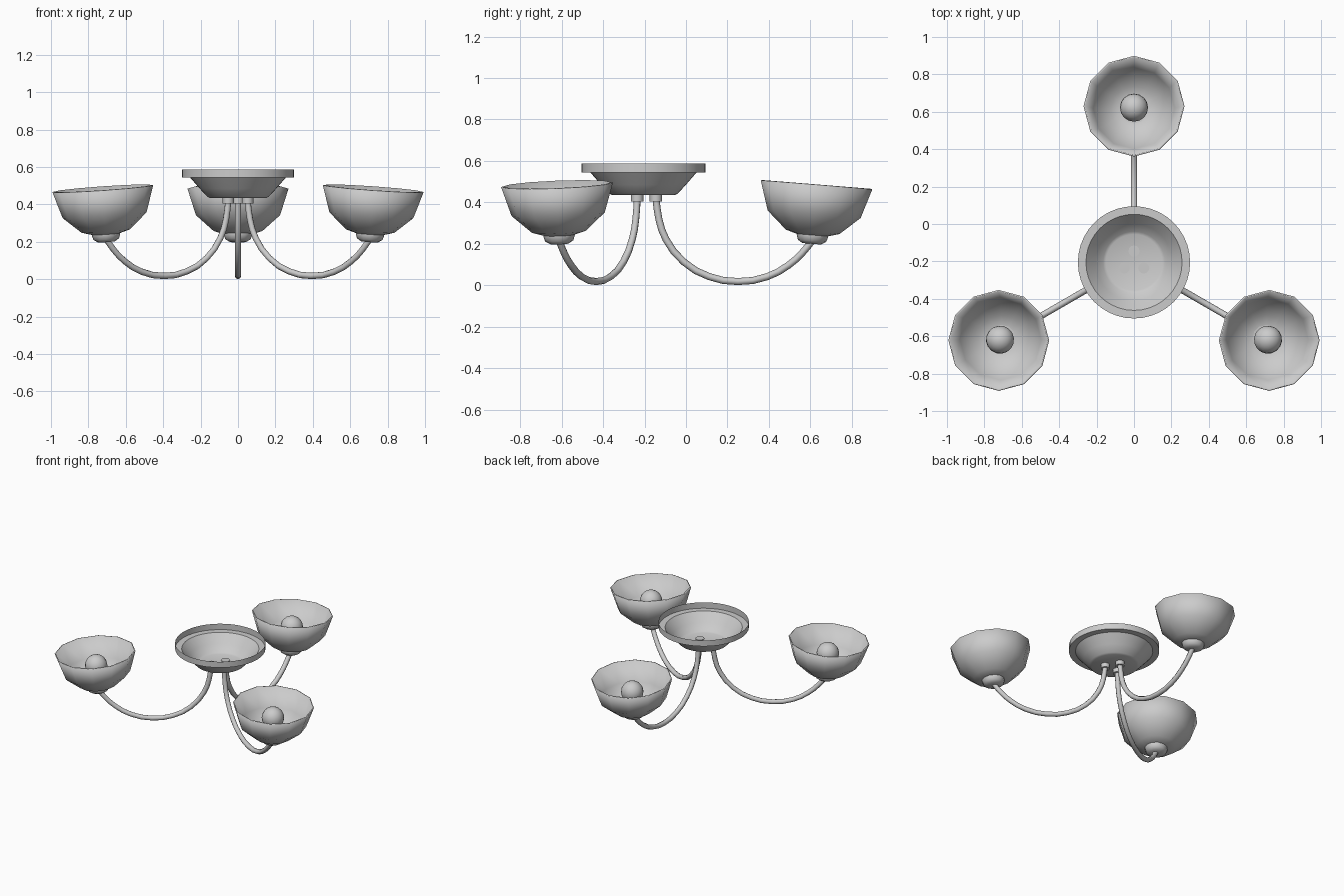
import bpy, bmesh, math
from mathutils import Matrix, Vector

if "Cube" in bpy.data.objects:
    bpy.data.objects.remove(bpy.data.objects["Cube"])

CENTRE = Matrix.Translation((0, -0.205, 0))


def finish(obj, angle=40):
    bpy.ops.object.select_all(action='DESELECT')
    obj.select_set(True)
    bpy.context.view_layer.objects.active = obj
    bpy.ops.object.shade_smooth_by_angle(angle=math.radians(angle))


def lathe(name, profile, sides, matrix, thickness=0.0, angle=40):
    """Spin (radius, height) points around local z."""
    bm = bmesh.new()
    rings = []
    for r, z in profile:
        if r == 0:
            rings.append([bm.verts.new((0, 0, z))] * sides)
        else:
            rings.append([bm.verts.new((r * math.cos(2 * math.pi * i / sides),
                                        r * math.sin(2 * math.pi * i / sides), z))
                          for i in range(sides)])
    for a, b in zip(rings, rings[1:]):
        for i in range(sides):
            j = (i + 1) % sides
            corners = list(dict.fromkeys((a[i], a[j], b[j], b[i])))
            bm.faces.new(corners)
    mesh = bpy.data.meshes.new(name)
    bm.to_mesh(mesh)
    bm.free()
    obj = bpy.data.objects.new(name, mesh)
    bpy.context.collection.objects.link(obj)
    obj.matrix_world = matrix
    if thickness:
        mod = obj.modifiers.new("thickness", 'SOLIDIFY')
        mod.thickness = thickness
        mod.offset = -1
    finish(obj, angle)
    return obj


def tube(name, points, radius, matrix):
    """Round tube along a smooth path in the local xz plane."""
    curve = bpy.data.curves.new(name + "_path", 'CURVE')
    curve.dimensions = '3D'
    curve.bevel_depth = radius
    curve.bevel_resolution = 2
    curve.resolution_u = 2
    curve.use_fill_caps = True
    spline = curve.splines.new('BEZIER')
    spline.bezier_points.add(len(points) - 1)
    for bp, (x, z) in zip(spline.bezier_points, points):
        bp.co = Vector((x, 0, z))
        bp.handle_left_type = bp.handle_right_type = 'AUTO'
    path = bpy.data.objects.new(name + "_path", curve)
    bpy.context.collection.objects.link(path)
    bpy.context.view_layer.update()
    mesh = bpy.data.meshes.new_from_object(
        path.evaluated_get(bpy.context.evaluated_depsgraph_get()))
    bpy.data.objects.remove(path)
    obj = bpy.data.objects.new(name, mesh)
    bpy.context.collection.objects.link(obj)
    obj.matrix_world = matrix
    finish(obj, 60)


# Ceiling canopy: open dish with a ledge and upright rim
lathe("canopy", [(0, 0.435), (0.15, 0.435), (0.165, 0.442), (0.205, 0.485),
                 (0.257, 0.545), (0.30, 0.545), (0.30, 0.588)], 40, CENTRE)

ARM = [(0.06, 0.42), (0.074, 0.32), (0.108, 0.222), (0.195, 0.112), (0.316, 0.042),
       (0.456, 0.018), (0.596, 0.041), (0.70, 0.097), (0.765, 0.155), (0.81, 0.21)]
COLLAR = [(0, 0.405), (0.03, 0.405), (0.03, 0.44), (0, 0.44)]
CUP = [(0, 0), (0.045, 0), (0.068, 0.014), (0.076, 0.038), (0.076, 0.05), (0, 0.05)]
SHADE = [(0, 0.038), (0.075, 0.042), (0.13, 0.058), (0.225, 0.143), (0.27, 0.285)]
# Bulb: short neck and a round globe
BULB = [(0.032, 0.04), (0.032, 0.105)] + [
    (0.075 * math.sin(t), 0.19 - 0.075 * math.cos(t))
    for t in (math.pi * k / 10 for k in range(2, 10))] + [(0, 0.265)]

# Three arms, each with collar, cup, shade and bulb
for n, deg in enumerate((90, 210, 330), 1):
    spoke = CENTRE @ Matrix.Rotation(math.radians(deg), 4, 'Z')
    head = (spoke @ Matrix.Translation((0.812, 0, 0.2))
            @ Matrix.Rotation(math.radians(4.6), 4, 'Y'))
    tube(f"arm_{n}", ARM, 0.017, spoke)
    lathe(f"collar_{n}", COLLAR, 12, spoke @ Matrix.Translation((0.06, 0, 0)))
    lathe(f"cup_{n}", CUP, 12, head)
    lathe(f"shade_{n}", SHADE, 12, head, thickness=0.008, angle=60)
    lathe(f"bulb_{n}", BULB, 16, head)
